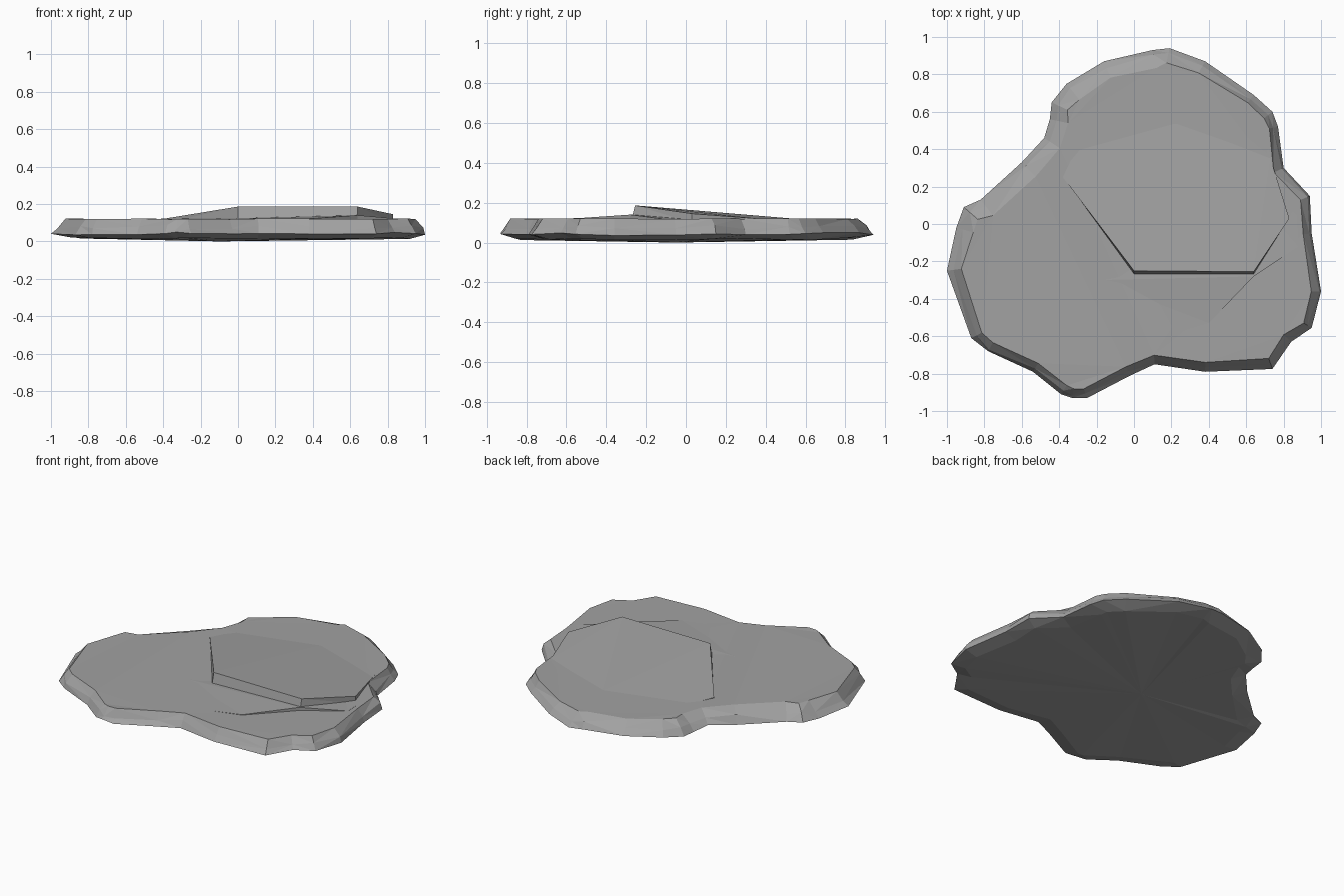
import bpy, bmesh, random
from mathutils import Vector

random.seed(4)
cube = bpy.data.objects.get("Cube")
if cube:
    bpy.data.objects.remove(cube)

stone = bpy.data.materials.new("grey stone")
stone.use_nodes = True
grey = (0.36, 0.36, 0.36, 1)
stone.diffuse_color = grey
stone.node_tree.nodes["Principled BSDF"].inputs["Base Color"].default_value = grey


def finish(bm, name):
    bmesh.ops.recalc_face_normals(bm, faces=bm.faces)
    mesh = bpy.data.meshes.new(name)
    bm.to_mesh(mesh)
    bm.free()
    mesh.materials.append(stone)
    bpy.context.collection.objects.link(bpy.data.objects.new(name, mesh))


# Widest outline of the slab, counterclockwise
outline = [Vector(p) for p in [
    (1, -.36), (.95, -.05), (.94, .15), (.8, .3), (.77, .52), (.74, .6),
    (.64, .69), (.38, .87), (.19, .94), (.1, .93), (-.16, .87), (-.36, .75),
    (-.44, .65), (-.45, .56), (-.48, .46), (-.6, .33), (-.82, .13),
    (-.91, .09), (-.95, -.02), (-1, -.25), (-.87, -.61), (-.78, -.68),
    (-.54, -.79), (-.39, -.91), (-.33, -.93), (-.25, -.93), (-.02, -.81),
    (.11, -.75), (.38, -.79), (.74, -.775), (.84, -.63), (.95, -.555)]]
count = len(outline)


def outward(i):
    along = outline[(i + 1) % count] - outline[i - 1]
    return Vector((along.y, -along.x)).normalized()


def ring(bm, height, inset, lean=0, rough=0, rise=0):
    """One contour of the slab; lean widens the slope on the back left."""
    verts = []
    for i, p in enumerate(outline):
        n = outward(i)
        depth = inset + lean * max(0, n.dot(Vector((-.7, .7))))
        depth += random.uniform(0, rough)
        q = p - n * depth
        verts.append(bm.verts.new((q.x, q.y, height + random.uniform(-rise, rise))))
    return verts


# Main slab with a chipped edge
bm = bmesh.new()
rings = [ring(bm, .018, .075, rough=.03, rise=.006),
         ring(bm, .042, 0, rise=.008),
         ring(bm, .078, .008, lean=.015, rough=.02, rise=.012),
         ring(bm, .12, .045, lean=.05, rough=.015, rise=.002)]
for low, high in zip(rings, rings[1:]):
    for i in range(count):
        j = (i + 1) % count
        a, b, c, d = low[i], low[j], high[j], high[i]
        if random.random() < .5:
            bm.faces.new((a, b, c))
            bm.faces.new((a, c, d))
        else:
            bm.faces.new((a, b, d))
            bm.faces.new((b, c, d))
caps = [bm.faces.new(rings[-1])]
bmesh.ops.triangulate(bm, faces=caps)
# Slightly sagging underside
belly = bm.verts.new((-.1, -.05, 0))
for i in range(count):
    bm.faces.new((rings[0][(i + 1) % count], rings[0][i], belly))
finish(bm, "stone_slab")


def layer(name, points, base, flare=0):
    """Thin broken layer: a sloping top above a sunk base."""
    bm = bmesh.new()
    top = [bm.verts.new(p) for p in points]
    foot = [bm.verts.new((x, y - flare * (z > .18), base)) for x, y, z in points]
    bm.faces.new(top)
    bm.faces.new(foot[::-1])
    for i in range(len(top)):
        j = (i + 1) % len(top)
        bm.faces.new((foot[i], foot[j], top[j], top[i]))
    bmesh.ops.triangulate(bm, faces=bm.faces[:])
    finish(bm, name)


# Low swelling beneath the broken step
layer("low_swelling", [(-.2, -.3, .119), (0, -.65, .119), (.4, -.53, .123),
                       (.64, -.28, .14), (.88, -.12, .119), (.87, .1, .119),
                       (.6, .2, .119)], .1)

# Raised sloping step with a broken front edge
layer("raised_step", [(-.38, .25, .124), (0, -.25, .186), (.64, -.255, .186),
                      (.83, .03, .145), (.73, .35, .121), (.7, .5, .119),
                      (.22, .55, .119), (-.3, .42, .119)], .1, .022)
